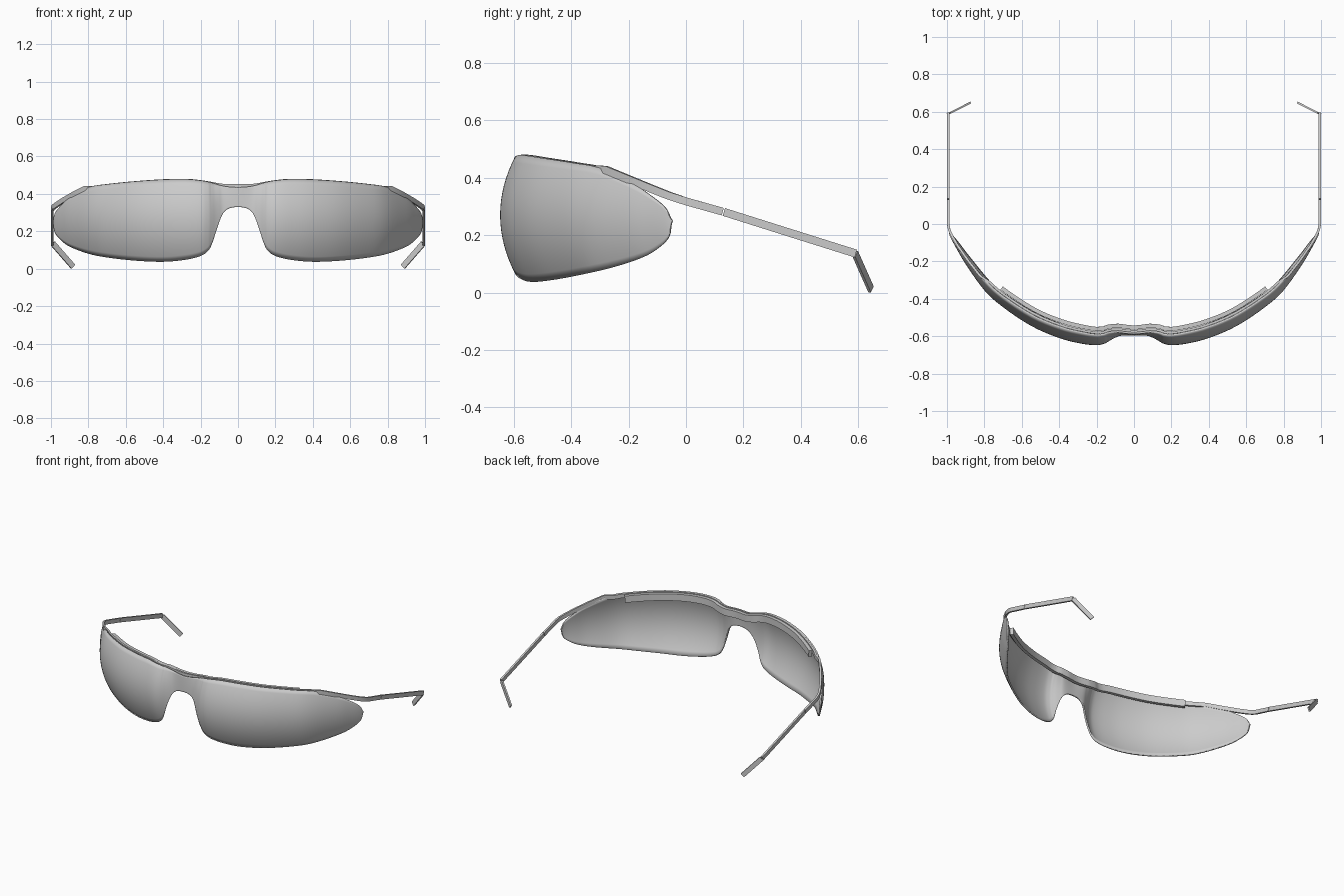
import bpy, bmesh, math
from mathutils import Vector

if "Cube" in bpy.data.objects:
    bpy.data.objects.remove(bpy.data.objects["Cube"])

# Half-lens stations: x, depth at mid height, bottom edge z, top edge z
STATIONS = [
    (0, -.597, .330, .435), (.05, -.597, .322, .438), (.08, -.600, .295, .443),
    (.10, -.608, .250, .448), (.12, -.618, .190, .454), (.14, -.630, .130, .460),
    (.16, -.640, .095, .465), (.20, -.648, .068, .472), (.28, -.640, .048, .479),
    (.40, -.610, .037, .477), (.55, -.545, .043, .467), (.70, -.445, .060, .452),
    (.80, -.355, .080, .435), (.90, -.215, .118, .380), (.95, -.130, .155, .335),
    (.98, -.075, .195, .295), (.99, -.050, .250, .250)]


def smooth_curve(pts, steps):
    """Catmull-Rom resampling, mirrored about x = 0 at the start."""
    p = [Vector(q) for q in pts]
    first = p[1].copy()
    first[0] = -first[0]
    p = [first] + p + [p[-1] * 2 - p[-2]]
    out = []
    for i in range(1, len(p) - 2):
        a, b, c, d = p[i - 1:i + 3]
        for s in range(steps):
            t = s / steps
            out.append(.5 * (2 * b + (c - a) * t + (2 * a - 5 * b + 4 * c - d) * t * t
                             + (3 * b - a - 3 * c + d) * t ** 3))
    out.append(p[-2])
    return out


def ease(t):
    t = max(0, min(1, t))
    return t * t * (3 - 2 * t)


COLS = smooth_curve(STATIONS, 4)


def slope(i):
    a, b = COLS[max(i - 1, 0)], COLS[min(i + 1, len(COLS) - 1)]
    return (b[1] - a[1]) / (b[0] - a[0])


def lens_point(i, z):
    """Point of the bulged lens surface in column i at height z."""
    x, y = COLS[i][0], COLS[i][1]
    k = .3 + .95 * ease(x / .2)
    return Vector((x, y + k * (z - .27) ** 2 * min(2, math.hypot(1, slope(i))), z))


def make_object(name, bm, angle=35):
    me = bpy.data.meshes.new(name)
    bm.to_mesh(me)
    bm.free()
    ob = bpy.data.objects.new(name, me)
    bpy.context.collection.objects.link(ob)
    m = ob.modifiers.new("mirror", 'MIRROR')
    m.use_clip = True
    m.merge_threshold = .0005
    bpy.ops.object.select_all(action='DESELECT')
    ob.select_set(True)
    bpy.context.view_layer.objects.active = ob
    bpy.ops.object.shade_smooth_by_angle(angle=math.radians(angle))
    return ob


def sweep(name, path, w, h, start_cap=False):
    """Upright rectangular bar along a path; mirrored across x = 0."""
    bm = bmesh.new()
    rings = []
    for i, p in enumerate(path):
        t = (path[min(i + 1, len(path) - 1)] - path[max(i - 1, 0)]).normalized()
        if i == 0 and abs(p.x) < 1e-6:
            t = Vector((1, 0, 0))
        side = t.cross(Vector((0, 0, 1))).normalized()
        up = side.cross(t).normalized()
        rings.append([bm.verts.new(p + side * a * w / 2 + up * b * h / 2)
                      for a, b in ((-1, -1), (1, -1), (1, 1), (-1, 1))])
    for r, s in zip(rings, rings[1:]):
        for j in range(4):
            n = (j + 1) % 4
            bm.faces.new((r[j], r[n], s[n], s[j]))
    bm.faces.new(rings[-1])
    if start_cap:
        bm.faces.new(rings[0][::-1])
    bmesh.ops.recalc_face_normals(bm, faces=bm.faces)
    return make_object(name, bm)


def top_path(offset, drop, limit):
    """Path just behind the lens top edge."""
    pts = []
    for i, c in enumerate(COLS):
        if c[0] > limit:
            break
        p = lens_point(i, c[3])
        m = min(slope(i), 1.3)
        inward = Vector((-m, 1, 0)).normalized() if c[0] > .22 else Vector((0, 1, 0))
        p += inward * offset
        p.z += .016 * (1 - ease(c[0] / .18)) - drop
        if not pts or p.x > pts[-1].x + .012:
            pts.append(p)
    return pts


# One-piece shield lens
bm = bmesh.new()
ROWS = 16
grid = []
for i, c in enumerate(COLS):
    grid.append([bm.verts.new(lens_point(i, c[2] + (c[3] - c[2]) * j / ROWS))
                 for j in range(ROWS + 1)])
for a, b in zip(grid, grid[1:]):
    for j in range(ROWS):
        bm.faces.new((a[j], b[j], b[j + 1], a[j + 1]))
bmesh.ops.remove_doubles(bm, verts=bm.verts, dist=1e-5)
lens = make_object("shield_lens", bm, 50)
sol = lens.modifiers.new("thickness", 'SOLIDIFY')
sol.thickness = .01
sol.offset = -1

# Padded brow bar behind the lens
sweep("brow_bar", top_path(.036, .026, .745), .022, .046)

# Thin rim along the lens top, running into the temple arm
rim = top_path(.016, .012, .79)
arm = [(.82, -.28, .428), (.88, -.205, .397), (.94, -.12, .362), (.975, -.06, .338),
       (.988, -.03, .328), (.993, .0, .318), (.993, .128, .282)]
sweep("rim_and_hinge", rim + [Vector(p) for p in arm], .013, .027)

# Temple arm and bent ear tip
sweep("temple_arm", [Vector(p) for p in ((.993, .132, .281), (.993, .36, .209), (.993, .592, .136))],
      .013, .028, True)
sweep("ear_tip", [Vector(p) for p in ((.99, .59, .135), (.882, .645, .011))], .01, .03, True)
